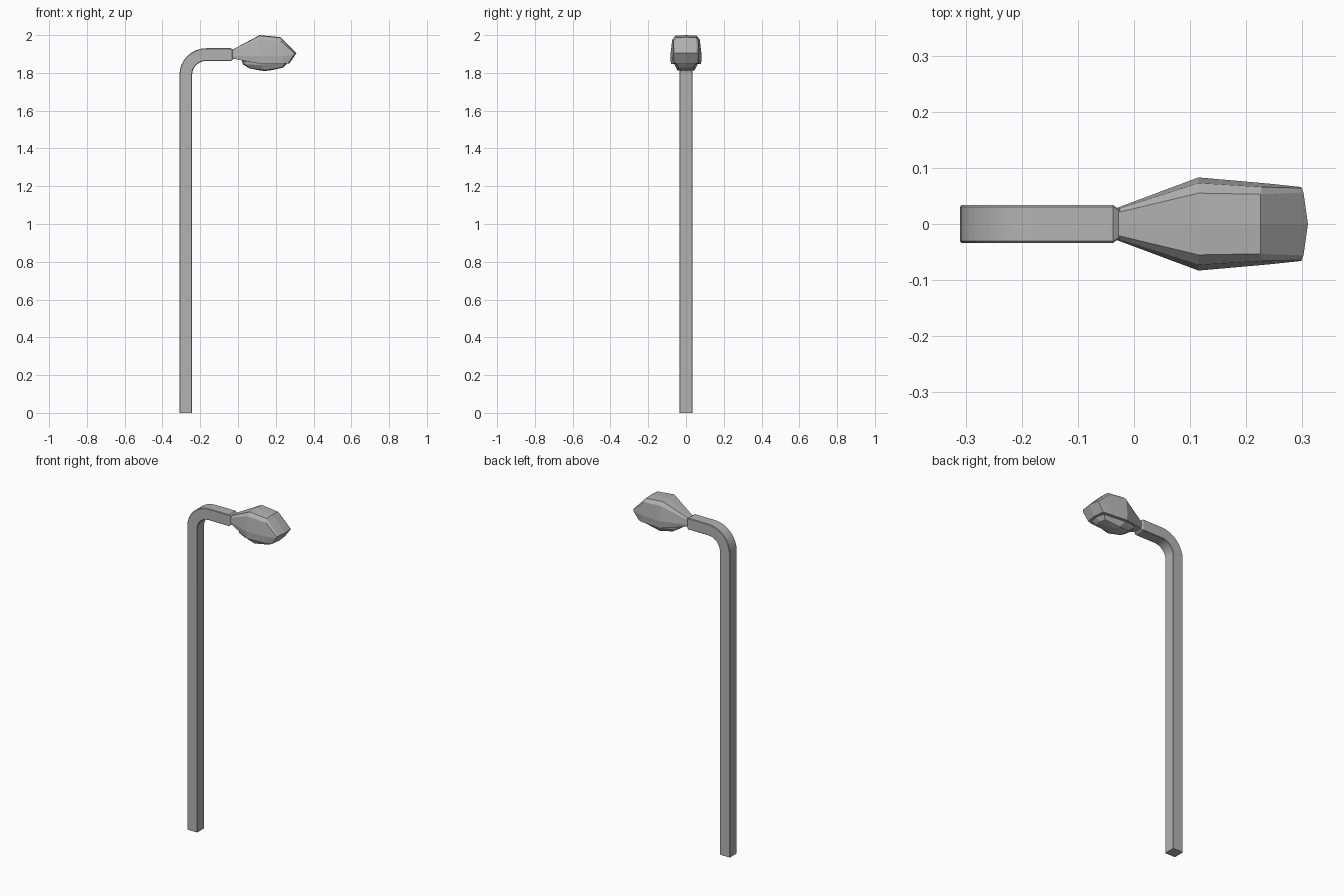
import bpy, bmesh
from math import sin, cos, pi, radians

if "Cube" in bpy.data.objects:
    bpy.data.objects.remove(bpy.data.objects["Cube"])

grey = bpy.data.materials.new("dark_grey")
grey.diffuse_color = (0.45, 0.45, 0.45, 1)
grey.use_nodes = True
grey.node_tree.nodes["Principled BSDF"].inputs["Base Color"].default_value = grey.diffuse_color


def loft(name, rings):
    """Skin closed rings of equal even size; each cap is split down its middle."""
    bm = bmesh.new()
    rows = [[bm.verts.new(p) for p in r] for r in rings]
    n = len(rows[0])
    for a, b in zip(rows, rows[1:]):
        for i in range(n):
            j = (i + 1) % n
            bm.faces.new((a[i], a[j], b[j], b[i]))
    h = n // 2
    for r in (rows[0], rows[-1]):
        bm.faces.new(r[:h + 1])
        bm.faces.new(r[h:] + r[:1])
    bmesh.ops.recalc_face_normals(bm, faces=bm.faces)
    me = bpy.data.meshes.new(name)
    bm.to_mesh(me)
    bm.free()
    me.materials.append(grey)
    ob = bpy.data.objects.new(name, me)
    bpy.context.collection.objects.link(ob)
    return ob


def mirror_ring(half):
    """First and last points lie on the centre plane, the rest is mirrored in y."""
    return half + [(x, -y, z) for x, y, z in half[-2:0:-1]]


# Square pole with lightly chamfered corners, swept through a bend into the arm
R, C = 0.0335, 0.003
section = [(R, R - C), (R - C, R), (C - R, R), (-R, R - C),
           (-R, C - R), (C - R, -R), (R - C, -R), (R, C - R)]
BEND = 0.108
cx, cz = -0.2765 + BEND, 1.897 - BEND
path = [(-0.2765, 0.0, 0.0, 1.0)]
for k in range(9):
    a = k / 8 * pi / 2
    path.append((cx - BEND * cos(a), cz + BEND * sin(a), a, 1.0))
path += [(-0.037, 1.897, pi / 2, 1.0), (-0.025, 1.897, pi / 2, 0.75)]
pole = loft("pole", [[(x - u * s * cos(a), v * s, z + u * s * sin(a))
                      for u, v in section] for x, z, a, s in path])
bpy.context.view_layer.objects.active = pole
pole.select_set(True)
bpy.ops.object.shade_smooth_by_angle(angle=radians(30))

# Faceted lamp head: underside centre, lower edge, side, shoulder, top edge, top centre
head = [
    [(-.035, 0, 1.877), (-.035, .022, 1.877), (-.035, .027, 1.89),
     (-.035, .025, 1.912), (-.035, .019, 1.92), (-.035, 0, 1.92)],
    [(.115, 0, 1.848), (.115, .08, 1.848), (.115, .083, 1.89),
     (.115, .073, 1.977), (.115, .055, 1.997), (.115, 0, 2.0)],
    [(.24, 0, 1.848), (.24, .069, 1.848), (.24, .072, 1.89),
     (.228, .066, 1.968), (.225, .053, 1.986), (.225, 0, 1.989)],
    [(.272, 0, 1.85), (.265, .062, 1.85), (.297, .066, 1.896),
     (.299, .064, 1.902), (.302, .056, 1.905), (.31, 0, 1.905)],
]
loft("lamp_head", [mirror_ring(h) for h in head])

# Faceted lens hanging beneath the head
lens = [
    [(.02, 0, 1.868), (.03, .038, 1.862), (.115, .064, 1.852), (.25, .052, 1.855), (.265, 0, 1.855)],
    [(.025, 0, 1.846), (.035, .038, 1.845), (.115, .06, 1.842), (.248, .05, 1.848), (.26, 0, 1.848)],
    [(.06, 0, 1.824), (.066, .03, 1.824), (.14, .046, 1.814), (.232, .038, 1.828), (.24, 0, 1.828)],
    [(.12, 0, 1.812), (.125, .02, 1.812), (.14, .03, 1.81), (.16, .022, 1.812), (.165, 0, 1.812)],
]
loft("lamp_lens", [mirror_ring(h) for h in lens])
